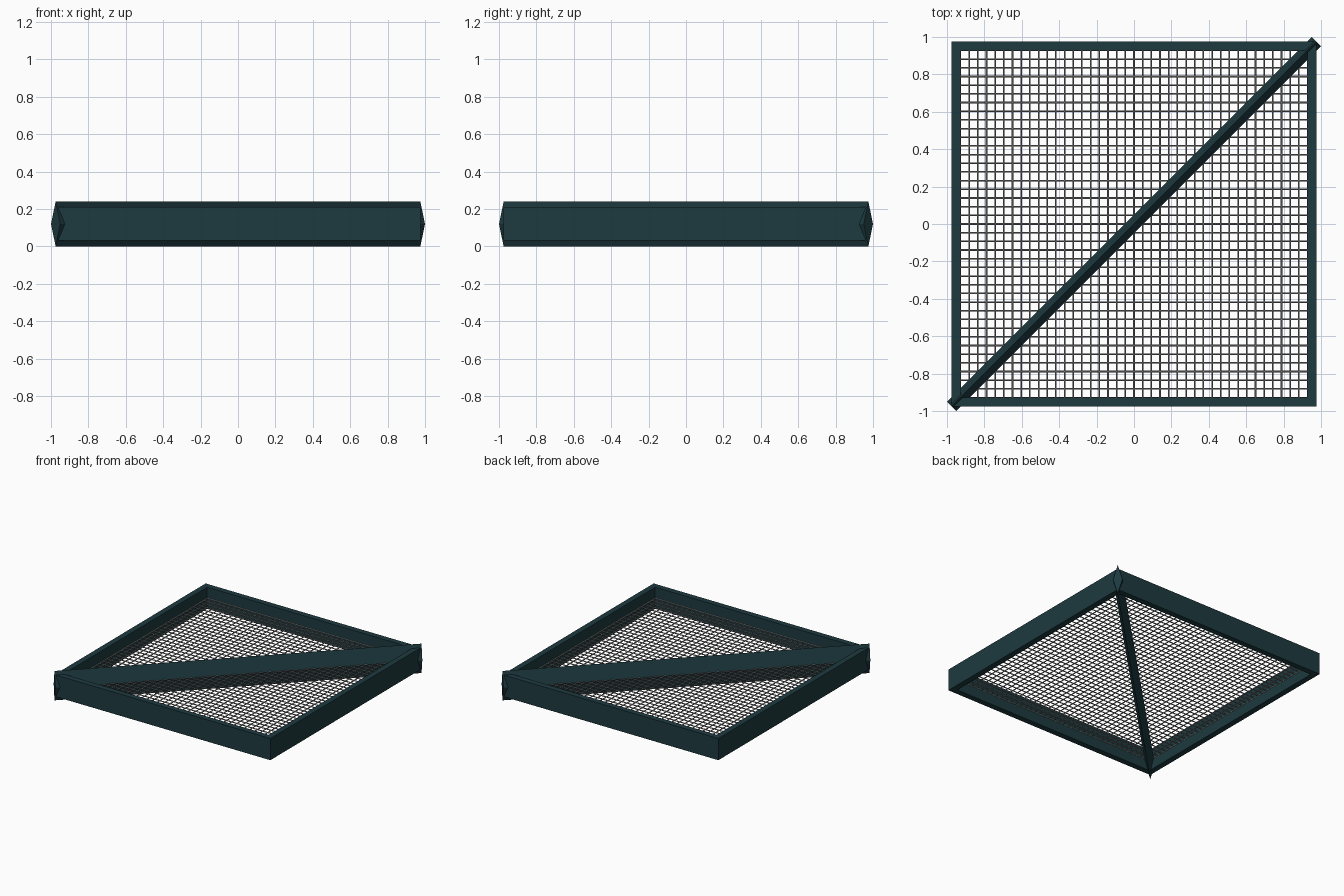
import bpy, bmesh, math
from mathutils import Vector

if "Cube" in bpy.data.objects:
    bpy.data.objects.remove(bpy.data.objects["Cube"])


def material(name, rgb):
    m = bpy.data.materials.new(name)
    m.diffuse_color = (*rgb, 1)
    m.use_nodes = True
    m.node_tree.nodes["Principled BSDF"].inputs["Base Color"].default_value = m.diffuse_color
    return m


TEAL = material("dark teal", (0.0122, 0.042, 0.050))
GREY = material("wire grey", (0.23, 0.235, 0.23))
MID = 0.12


def finish(bm, name, mat):
    bmesh.ops.recalc_face_normals(bm, faces=bm.faces)
    me = bpy.data.meshes.new(name)
    bm.to_mesh(me)
    bm.free()
    me.materials.append(mat)
    ob = bpy.data.objects.new(name, me)
    bpy.context.collection.objects.link(ob)
    return ob


def prism(bm, a, b, side, up, profile):
    """Sweep a closed profile (side, up) from point a to point b."""
    ends = [[bm.verts.new(p + side * s + up * u) for s, u in profile] for p in (a, b)]
    n = len(profile)
    for i in range(n):
        j = (i + 1) % n
        bm.faces.new((ends[0][i], ends[0][j], ends[1][j], ends[1][i]))
    bm.faces.new(ends[0])
    bm.faces.new(ends[1][::-1])


Z = Vector((0, 0, 1))

# Square outer frame: a rectangular section carried round four corners
bm = bmesh.new()
section = [(0.975, 0.033), (0.975, 0.21), (0.928, 0.21), (0.928, 0.033)]
rings = [[bm.verts.new((sx * r, sy * r, z)) for r, z in section]
         for sx, sy in ((-1, -1), (1, -1), (1, 1), (-1, 1))]
for k in range(4):
    a, b = rings[k], rings[(k + 1) % 4]
    for i in range(4):
        j = (i + 1) % 4
        bm.faces.new((a[i], b[i], b[j], a[j]))
finish(bm, "outer_frame", TEAL)

# Diagonal brace with a tall diamond section, standing proud of the frame
bm = bmesh.new()
c = 0.975
prism(bm, Vector((-c, -c, MID)), Vector((c, c, MID)),
      Vector((1, -1, 0)).normalized(), Z,
      [(0.035, 0), (0, 0.12), (-0.035, 0), (0, -0.12)])
finish(bm, "diagonal_brace", TEAL)

# Wire mesh panel at mid height
R, PITCH, HALF = 0.0042, 0.0464, 0.95
ring = [(R * math.cos(math.pi * k / 3), R * math.sin(math.pi * k / 3)) for k in range(6)]
X, Y = Vector((1, 0, 0)), Vector((0, 1, 0))
for name, along, across in (("wires_along_x", X, Y), ("wires_along_y", Y, X)):
    bm = bmesh.new()
    for i in range(-20, 21):
        o = across * (i * PITCH) + Z * MID
        prism(bm, o - along * HALF, o + along * HALF, across, Z, ring)
    finish(bm, name, GREY)
